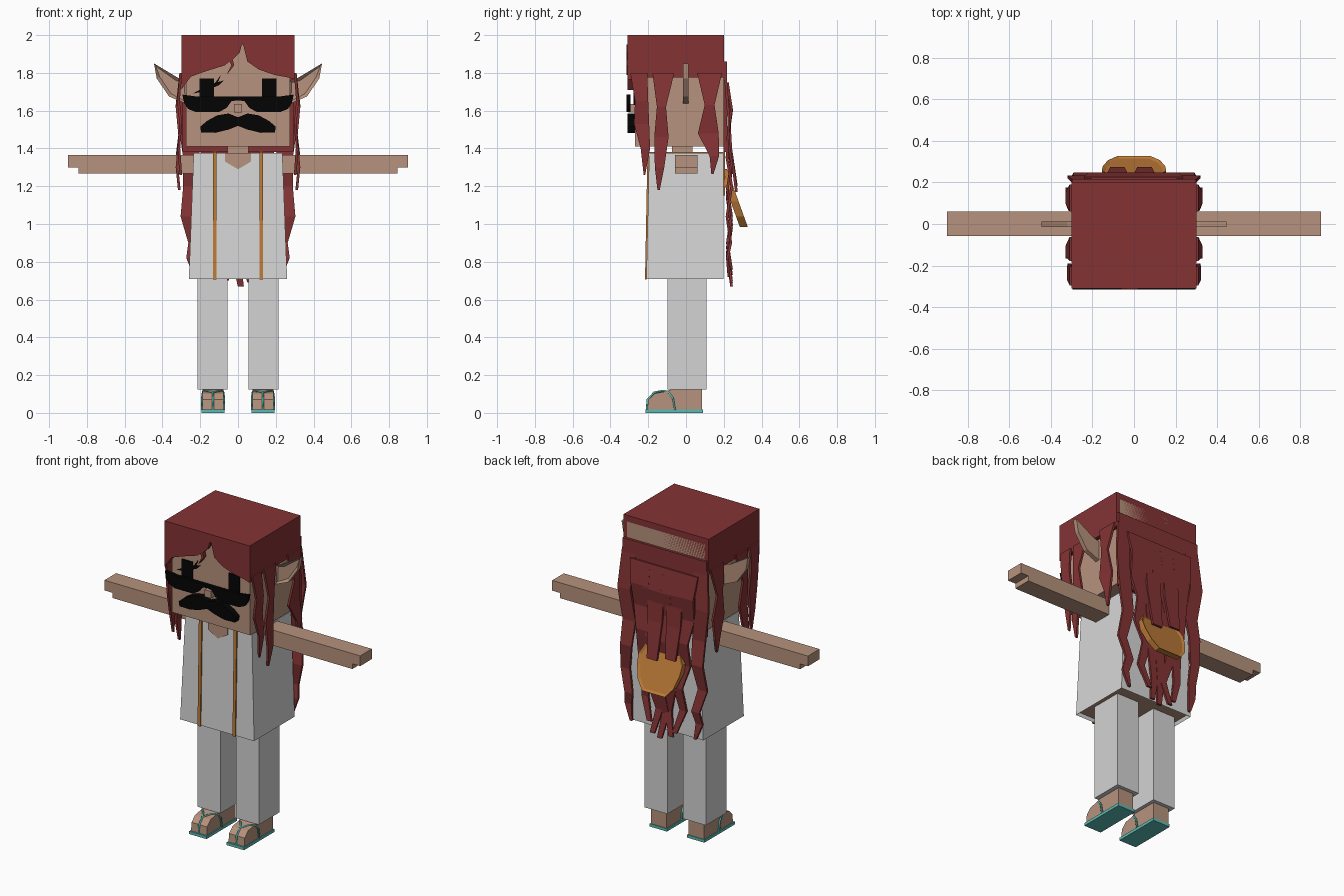
import bpy, bmesh
from mathutils import Vector

cube = bpy.data.objects.get("Cube")
if cube:
    bpy.data.objects.remove(cube)


def material(name, rgb):
    m = bpy.data.materials.new(name)
    m.use_nodes = True
    lin = [(c / 255) ** 2.2 for c in rgb] + [1]
    m.diffuse_color = lin
    m.node_tree.nodes["Principled BSDF"].inputs["Base Color"].default_value = lin
    return m


SKIN = material("skin", (181, 145, 124))
HAIR = material("dark_red_hair", (131, 54, 55))
ROBE = material("robe_white", (214, 214, 214))
TROUSER = material("trouser_white", (210, 210, 210))
BLACK = material("black", (12, 12, 12))
TAN = material("orange_leather", (188, 122, 58))
TEAL = material("teal", (92, 186, 178))


def finish(name, bm, *mats):
    bmesh.ops.recalc_face_normals(bm, faces=bm.faces)
    me = bpy.data.meshes.new(name)
    bm.to_mesh(me)
    bm.free()
    for m in mats:
        me.materials.append(m)
    ob = bpy.data.objects.new(name, me)
    bpy.context.collection.objects.link(ob)
    return ob


def loft(rings):
    """Join rings of equal point count and cap both ends."""
    bm = bmesh.new()
    rows = [[bm.verts.new(p) for p in r] for r in rings]
    n = len(rows[0])
    for a, b in zip(rows, rows[1:]):
        for i in range(n):
            bm.faces.new((a[i], a[(i + 1) % n], b[(i + 1) % n], b[i]))
    bm.faces.new(rows[0])
    cap = bm.faces.new(rows[-1])
    return bm, cap


def rect(x0, x1, y0, y1, z):
    return [(x0, y0, z), (x1, y0, z), (x1, y1, z), (x0, y1, z)]


def box(name, mat, x0, x1, y0, y1, z0, z1):
    return finish(name, loft([rect(x0, x1, y0, y1, z0), rect(x0, x1, y0, y1, z1)])[0], mat)


def prism_y(name, mat, pts, back, front):
    """Outline in x,z pushed from back to front."""
    return finish(name, loft([[(x, y, z) for x, z in pts] for y in (back, front)])[0], mat)


def prism_x(name, mat, pts, x0, x1):
    """Outline in y,z pushed sideways."""
    return finish(name, loft([[(x, y, z) for y, z in pts] for x in (x0, x1)])[0], mat)


def mirrored(pts):
    """Close a half outline across x = 0."""
    return pts + [(-x, z) for x, z in reversed(pts)]


def strand(name, side, pts):
    """Flat hair lock: points are along, height, half width, stand-off."""
    rings = []
    for u, z, w, off in pts:
        ring = [(u - w, off), (u + w, off), (u + w, off + .014), (u - w, off + .014)]
        if side:
            rings.append([(side * (.296 + o), v, z) for v, o in ring])
        else:
            rings.append([(v, .2 + o, z) for v, o in ring])
    finish(name, loft(rings)[0], HAIR)


# Head and neck
box("head", SKIN, -.275, .275, -.27, .2, 1.41, 1.96)
box("neck", SKIN, -.055, .055, -.075, .035, 1.34, 1.42)
box("nose", SKIN, -.022, .022, -.305, -.26, 1.59, 1.635)

# Hair cap, back sheet and fringe
box("hair_cap", HAIR, -.3, .3, -.265, .2, 1.775, 2)
box("hair_back", HAIR, -.295, .295, .198, .216, 1.38, 1.86)
prism_y("fringe", HAIR, [(-.3, 2), (.3, 2), (.3, 1.765), (.27, 1.775), (.19, 1.79), (.11, 1.818),
                         (.05, 1.86), (.026, 1.955), (-.01, 1.89), (-.07, 1.84), (-.175, 1.807),
                         (-.25, 1.78), (-.3, 1.71)], -.26, -.31)
prism_y("forelock", HAIR, [(.02, 1.95), (-.03, 1.9), (-.045, 1.86), (-.035, 1.84), (-.06, 1.79),
                           (-.02, 1.84), (-.028, 1.87), (.01, 1.91)], -.29, -.315)

# Side locks
for s, word in ((1, "left"), (-1, "right")):
    strand(word + "_temple_lock", s, [(-.25, 1.8, .045, 0), (-.235, 1.65, .035, .012),
                                      (-.235, 1.53, .04, .0), (-.215, 1.4, .025, .01), (-.22, 1.26, .004, 0)])
    strand(word + "_cheek_lock", s, [(-.12, 1.8, .058, 0), (-.13, 1.62, .024, .02),
                                     (-.13, 1.46, .038, .005), (-.14, 1.3, .025, .02), (-.145, 1.18, .006, .008)])
    strand(word + "_rear_lock", s, [(.125, 1.8, .066, 0), (.125, 1.63, .026, .02),
                                    (.118, 1.48, .055, .005), (.15, 1.36, .025, .02), (.14, 1.265, .006, .01)])
    # Outer lock at the back, swaying past the robe
    strand(word + "_long_lock", 0, [(s * u, z, w, o) for u, z, w, o in (
        (.25, 1.8, .05, .0), (.275, 1.55, .045, .02), (.245, 1.35, .045, .01), (.25, 1.2, .04, .035),
        (.272, 1.04, .032, .01), (.235, .9, .028, .03), (.25, .82, .024, .012), (.225, .72, .008, .02))])

# Inner locks at the back
for i, (u, tip, sway) in enumerate(((-.17, .73, .02), (-.07, .7, -.02), (.0, .67, .015),
                                    (.07, .69, .02), (.165, .76, -.02))):
    pts = []
    for k in range(8):
        t = k / 7
        wave = sway if k % 2 else -sway
        pts.append((u * (1 - .35 * t) + wave * t, 1.75 + (tip - 1.75) * t, .055 * (1 - t) + .016,
                    .012 + (.022 if k % 2 else 0)))
    strand("back_lock_%d" % (i + 1), 0, pts)
for u, tip in ((-.08, 1.2), (.05, 1.17)):
    strand("short_back_lock", 0, [(u, 1.75, .06, .01), (u, 1.4, .05, .03), (u, tip, .035, .06)])

# Pointed ears with a sunken front
ear = [(.445, 1.85), (.43, 1.77), (.365, 1.675), (.27, 1.635), (.27, 1.76), (.32, 1.775)]
for s, word in ((1, "left"), (-1, "right")):
    bm, cap = loft([[(s * x, y, z) for x, z in ear] for y in (.013, -.015)])
    bmesh.ops.recalc_face_normals(bm, faces=bm.faces)
    bmesh.ops.inset_region(bm, faces=[cap], thickness=.018, depth=0)
    bmesh.ops.translate(bm, verts=cap.verts, vec=(0, .014, 0))
    finish(word + "_ear", bm, SKIN)

# Eyes and brow strokes
for s, word in ((1, "left"), (-1, "right")):
    box(word + "_eye", BLACK, s * .165 - .038, s * .165 + .038, -.277, -.268, 1.63, 1.77)
prism_y("brow_stroke", BLACK, [(-.24, 1.69), (-.15, 1.74), (-.075, 1.76), (-.1, 1.735), (-.17, 1.705)], -.268, -.277)
prism_y("brow_flick", BLACK, [(-.14, 1.72), (-.09, 1.79), (-.11, 1.74)], -.268, -.277)

# Sunglasses and moustache
prism_y("sunglasses", BLACK, mirrored([(.0, 1.675), (.22, 1.675), (.295, 1.685), (.285, 1.64), (.265, 1.61),
                                       (.225, 1.593), (.1, 1.593), (.06, 1.615), (.035, 1.65), (.0, 1.655)]),
        -.295, -.315)
prism_y("moustache", BLACK, mirrored([(0, 1.565), (.05, 1.585), (.11, 1.575), (.165, 1.545), (.2, 1.515),
                                      (.195, 1.485), (.12, 1.483), (.05, 1.5), (0, 1.52)]), -.268, -.31)

# Robe, hollowed at the hem
bm, hem = loft([rect(-.235, .235, -.195, .198, 1.375), rect(-.26, .26, -.21, .198, .71)])
bmesh.ops.recalc_face_normals(bm, faces=bm.faces)
bmesh.ops.inset_region(bm, faces=[hem], thickness=.012)
bmesh.ops.translate(bm, verts=hem.verts, vec=(0, 0, .02))
hem.material_index = 1
finish("robe", bm, ROBE, SKIN)
prism_y("neckline", SKIN, mirrored([(.068, 1.377), (.068, 1.33), (.0, 1.29)]), -.19, -.203)

# Shoulder straps running over the top
for s, word in ((1, "left"), (-1, "right")):
    path = [(-.217, .705), (-.204, 1.382), (.206, 1.382), (.206, 1.15),
            (.198, 1.15), (.198, 1.374), (-.195, 1.374), (-.208, .705)]
    prism_x(word + "_strap", TAN, path, s * .123 - .01, s * .123 + .01)

# Slanted bag on the back
outline = mirrored([(.05, 1.29), (.12, 1.24), (.155, 1.18), (.15, 1.12), (.125, 1.04), (.08, .985)])
bm, cap = loft([[(x, .205 + (1.29 - z) * .36 + d, z) for x, z in outline] for d in (-.03, .012)])
bmesh.ops.recalc_face_normals(bm, faces=bm.faces)
bmesh.ops.inset_region(bm, faces=[cap], thickness=.016, depth=-.008)
finish("back_bag", bm, TAN)

# Arms, legs, feet and sandals
for s, word in ((1, "left"), (-1, "right")):
    prism_y(word + "_arm", SKIN, [(s * x, z) for x, z in ((.22, 1.365), (.9, 1.365), (.9, 1.3), (.845, 1.3),
                                                          (.845, 1.267), (.22, 1.267))], .06, -.057)
    box(word + "_trouser_leg", TROUSER, s * .135 - .08, s * .135 + .08, -.098, .108, .123, .735)
    cx = s * .132
    prism_x(word + "_foot", SKIN, [(.085, .015), (.085, .126), (-.07, .126), (-.11, .113), (-.165, .103),
                                   (-.2, .07), (-.205, .015)], cx - .055, cx + .055)
    prism_x(word + "_sole", TEAL, [(.09, 0), (.09, .018), (-.215, .018), (-.215, 0)], cx - .061, cx + .061)
    cu = bpy.data.curves.new(word + "_sandal_strap", "CURVE")
    cu.dimensions = "3D"
    cu.bevel_depth = .006
    cu.bevel_resolution = 0
    for side in (1, -1):
        pts = [(0, -.207, .015), (0, -.203, .07), (0, -.167, .108), (.03, -.12, .117),
               (.055, -.095, .112), (.059, -.07, .08), (.059, -.058, .015)]
        sp = cu.splines.new("POLY")
        sp.points.add(len(pts) - 1)
        for p, (dx, y, z) in zip(sp.points, pts):
            p.co = (cx + side * dx, y, z, 1)
    cu.materials.append(TEAL)
    bpy.context.collection.objects.link(bpy.data.objects.new(word + "_sandal_strap", cu))
